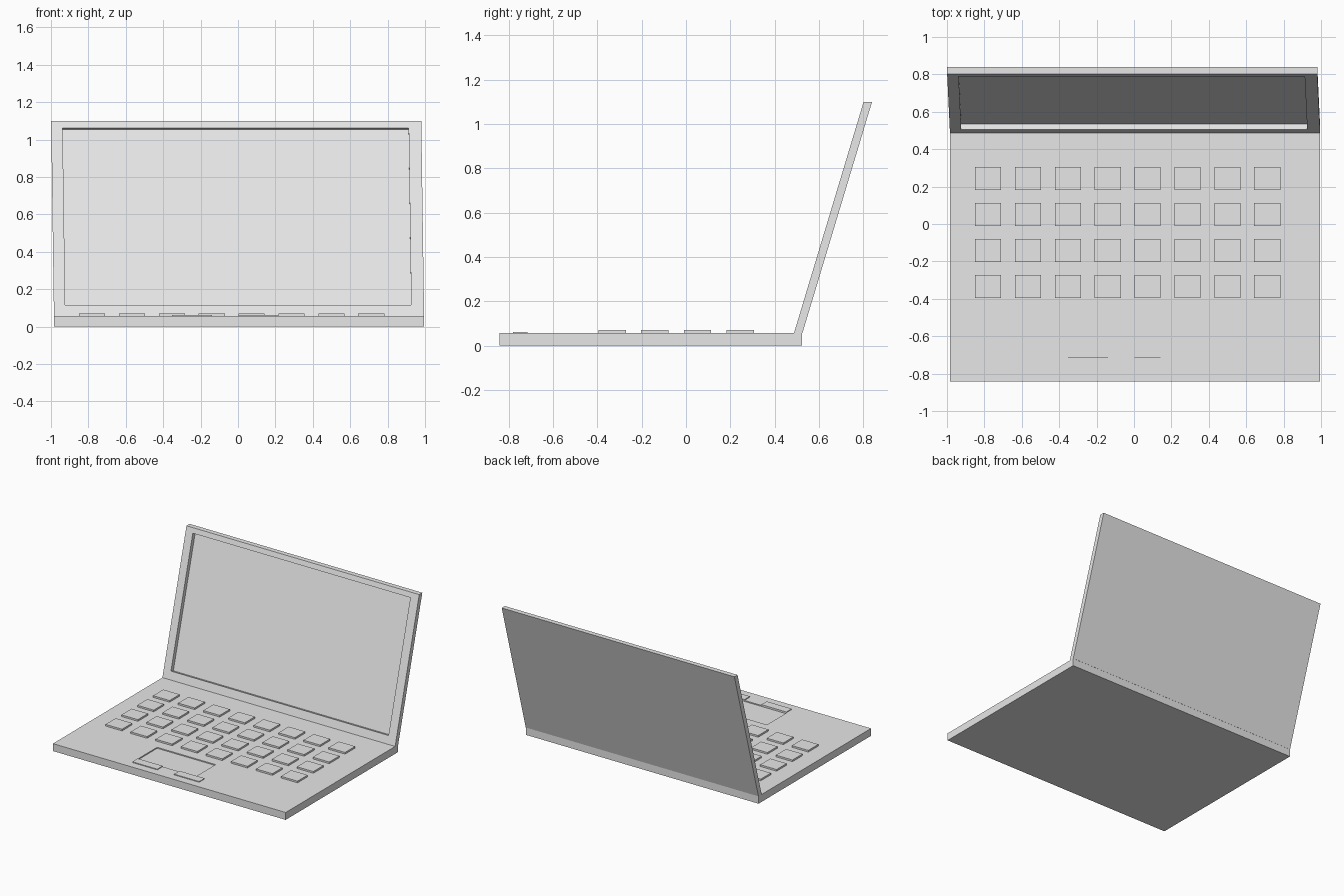
import bpy, bmesh
from mathutils import Vector

if "Cube" in bpy.data.objects:
    bpy.data.objects.remove(bpy.data.objects["Cube"])

grey = bpy.data.materials.new("light_grey")
grey.diffuse_color = (0.8, 0.8, 0.8, 1)
grey.use_nodes = True
grey.node_tree.nodes["Principled BSDF"].inputs["Base Color"].default_value = grey.diffuse_color


def finish(name, bm):
    bmesh.ops.recalc_face_normals(bm, faces=bm.faces)
    me = bpy.data.meshes.new(name)
    bm.to_mesh(me)
    bm.free()
    me.materials.append(grey)
    ob = bpy.data.objects.new(name, me)
    bpy.context.collection.objects.link(ob)
    return ob


def box(name, x0, x1, y0, y1, z0, z1):
    bm = bmesh.new()
    bmesh.ops.create_cube(bm, size=1)
    for v in bm.verts:
        v.co = ((x0 + x1) / 2 + v.co.x * (x1 - x0),
                (y0 + y1) / 2 + v.co.y * (y1 - y0),
                (z0 + z1) / 2 + v.co.z * (z1 - z0))
    return finish(name, bm)


def recessed_panel(name, outer, inner, thick, deep):
    """Slab with a rectangular recess: rings run back, outer rim, inner rim, floor."""
    o = [Vector(p) for p in outer]
    i = [Vector(p) for p in inner]
    rings = [[p + Vector(thick) for p in o], o, i, [p + Vector(deep) for p in i]]
    bm = bmesh.new()
    rings = [[bm.verts.new(p) for p in r] for r in rings]
    for a, b in zip(rings, rings[1:]):
        for k in range(4):
            n = (k + 1) % 4
            bm.faces.new((a[k], a[n], b[n], b[k]))
    bm.faces.new(rings[0])
    bm.faces.new(rings[-1])
    return finish(name, bm)


TOP = 0.057

# base with sunken touchpad
def base_rect(x0, x1, y0, y1):
    return [(x0, y0, TOP), (x1, y0, TOP), (x1, y1, TOP), (x0, y1, TOP)]

recessed_panel("base", base_rect(-0.984, 0.995, -0.842, 0.524),
               base_rect(-0.355, 0.142, -0.715, -0.475),
               (0, 0, -TOP), (0, 0, -0.008))

# tilted, slightly skewed lid with sunken screen
def lid_rect(x0, x1, z0, z1):
    def at(x, z):
        t = (z - TOP) / (1.1 - TOP)
        return (x - 0.015 * t, 0.487 + 0.314 * t, z)
    return [at(x0, z0), at(x1, z0), at(x1, z1), at(x0, z1)]

recessed_panel("screen_lid", lid_rect(-0.984, 0.995, TOP, 1.1),
               lid_rect(-0.923, 0.927, 0.116, 1.063),
               (0, 0.038, 0), (0, 0.0295, -0.0089))

# keyboard
for r in range(4):
    for c in range(8):
        x, y = -0.85 + 0.2132 * c, 0.183 - 0.1925 * r
        box(f"key_{r}_{c}", x, x + 0.14, y, y + 0.123, TOP - 0.005, 0.07)

# touchpad buttons
for side, x in (("left", -0.353), ("right", 0.003)):
    box(f"{side}_button", x, x + 0.213, -0.78, -0.715, TOP - 0.008, 0.063)
